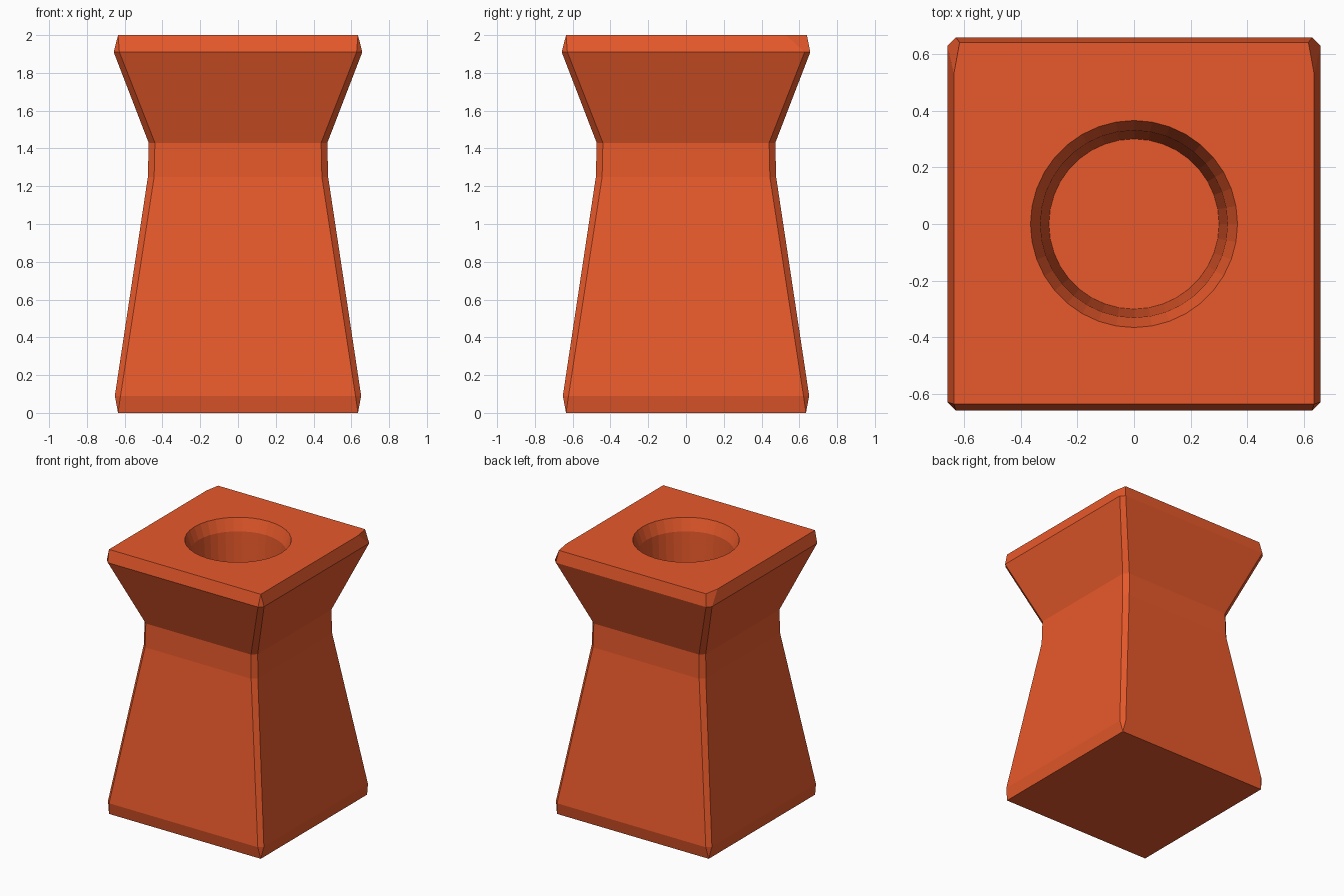
import bpy, bmesh, math

if "Cube" in bpy.data.objects:
    bpy.data.objects.remove(bpy.data.objects["Cube"])

bm = bmesh.new()


def ring(points, z):
    return [bm.verts.new((x, y, z)) for x, y in points]


def chamfered_square(w, c):
    # counter-clockwise square with cut corners
    i = w - c
    return [(w, -i), (w, i), (i, w), (-i, w), (-w, i), (-w, -i), (-i, -w), (i, -w)]


def circle(r, n=36):
    return [(r * math.cos(math.tau * k / n), r * math.sin(math.tau * k / n)) for k in range(n)]


def skin(rings):
    for a, b in zip(rings, rings[1:]):
        n = len(a)
        for k in range(n):
            bm.faces.new((a[k], a[(k + 1) % n], b[(k + 1) % n], b[k]))


# Outer shell: flared foot, narrow neck, flared head
levels = [(0, 0.635, 0), (0.09, 0.652, 0.03), (1.25, 0.477, 0.033),
          (1.43, 0.473, 0.033), (1.91, 0.658, 0.03)]
outer = [ring(chamfered_square(w, c), z) for z, w, c in levels]

# Top outline: sharp front corners, clipped back corners
s = 0.635
outer.append(ring([(s, -s), (s, 0.53), (0.615, 0.64), (-0.615, 0.64),
                   (-s, 0.53), (-s, -s), (-s, -s), (s, -s)], 2))
skin(outer)
bm.faces.new(outer[0][::-1])

# Round socket with a bevelled rim
hole = [ring(circle(r), z) for r, z in ((0.365, 2), (0.33, 1.91), (0.30, 1.43))]
skin(hole)
bm.faces.new(hole[-1])

# Top face around the socket
bmesh.ops.remove_doubles(bm, verts=bm.verts[:], dist=0.0005)
bmesh.ops.dissolve_degenerate(bm, edges=bm.edges[:], dist=0.0005)
rim = [e for e in bm.edges if e.is_boundary]
bmesh.ops.triangle_fill(bm, use_beauty=True, use_dissolve=False, edges=rim)
bmesh.ops.recalc_face_normals(bm, faces=bm.faces[:])

mesh = bpy.data.meshes.new("pedestal_socket")
bm.to_mesh(mesh)
bm.free()
obj = bpy.data.objects.new("pedestal_socket", mesh)
bpy.context.collection.objects.link(obj)

mat = bpy.data.materials.new("orange")
mat.diffuse_color = (0.8, 0.1, 0.024, 1)
mat.use_nodes = True
mat.node_tree.nodes["Principled BSDF"].inputs["Base Color"].default_value = mat.diffuse_color
mesh.materials.append(mat)
